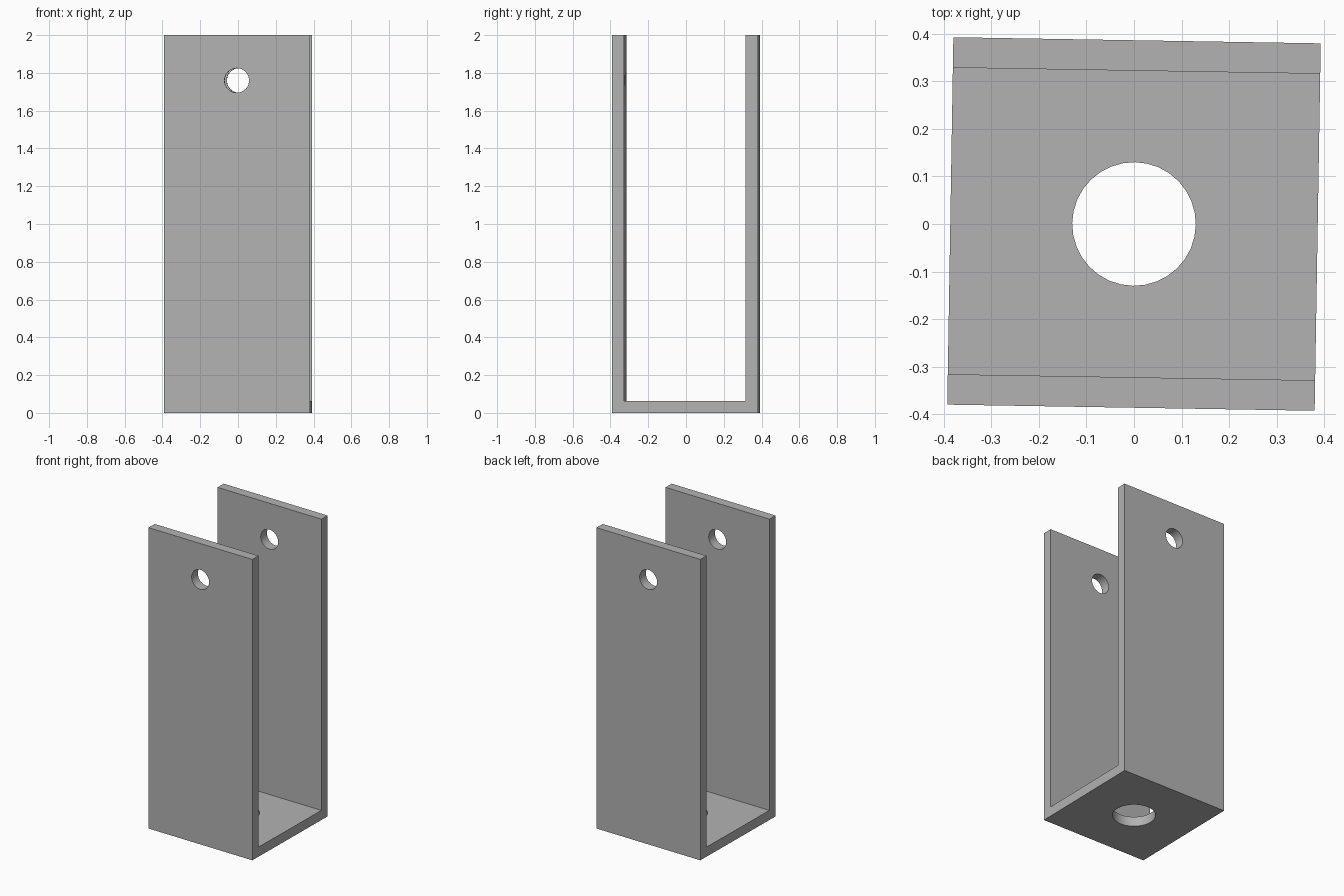
import bpy, bmesh, math
from mathutils import Matrix

cube = bpy.data.objects.get("Cube")
if cube:
    bpy.data.objects.remove(cube, do_unlink=True)

HALF, HEIGHT, WALL = 0.3865, 2.0, 0.064
TURN = Matrix.Rotation(math.radians(-0.95), 4, 'Z')

grey = bpy.data.materials.new("plain grey")
grey.use_nodes = True
colour = (0.45, 0.45, 0.45, 1)
grey.diffuse_color = colour
grey.node_tree.nodes["Principled BSDF"].inputs["Base Color"].default_value = colour


def add_object(name, bm):
    bmesh.ops.recalc_face_normals(bm, faces=bm.faces)
    mesh = bpy.data.meshes.new(name)
    bm.to_mesh(mesh)
    bm.free()
    mesh.materials.append(grey)
    obj = bpy.data.objects.new(name, mesh)
    bpy.context.collection.objects.link(obj)
    obj.matrix_world = TURN
    return obj


def add_cutter(name, radius, depth, matrix):
    bm = bmesh.new()
    bmesh.ops.create_cone(bm, cap_ends=True, segments=32, radius1=radius,
                          radius2=radius, depth=depth, matrix=matrix)
    obj = add_object(name, bm)
    obj.hide_render = True
    obj.hide_set(True)
    return obj


# U-shaped bracket: channel profile extruded across its width
inner = HALF - WALL
profile = [(-HALF, 0), (HALF, 0), (HALF, HEIGHT), (inner, HEIGHT),
           (inner, WALL), (-inner, WALL), (-inner, HEIGHT), (-HALF, HEIGHT)]
bm = bmesh.new()
face = bm.faces.new([bm.verts.new((-HALF, y, z)) for y, z in profile])
sweep = bmesh.ops.extrude_face_region(bm, geom=[face])
bmesh.ops.translate(bm, vec=(2 * HALF, 0, 0),
                    verts=[v for v in sweep["geom"] if isinstance(v, bmesh.types.BMVert)])
bracket = add_object("u_bracket", bm)

# Pin hole through both walls, and a larger hole in the base
cutters = [
    add_cutter("pin_hole_cutter", 0.065, 1.2,
               Matrix.Translation((0, 0, 1.76)) @ Matrix.Rotation(math.pi / 2, 4, 'X')),
    add_cutter("base_hole_cutter", 0.13, 0.4, Matrix.Identity(4)),
]
for cutter in cutters:
    mod = bracket.modifiers.new(cutter.name, 'BOOLEAN')
    mod.operation = 'DIFFERENCE'
    mod.solver = 'EXACT'
    mod.object = cutter

# Smooth hole walls, sharp edges elsewhere
bpy.ops.object.select_all(action='DESELECT')
bpy.context.view_layer.objects.active = bracket
bracket.select_set(True)
for mod in list(bracket.modifiers):
    bpy.ops.object.modifier_apply(modifier=mod.name)
for cutter in cutters:
    bpy.data.objects.remove(cutter, do_unlink=True)
bpy.ops.object.shade_smooth_by_angle(angle=math.radians(30))
